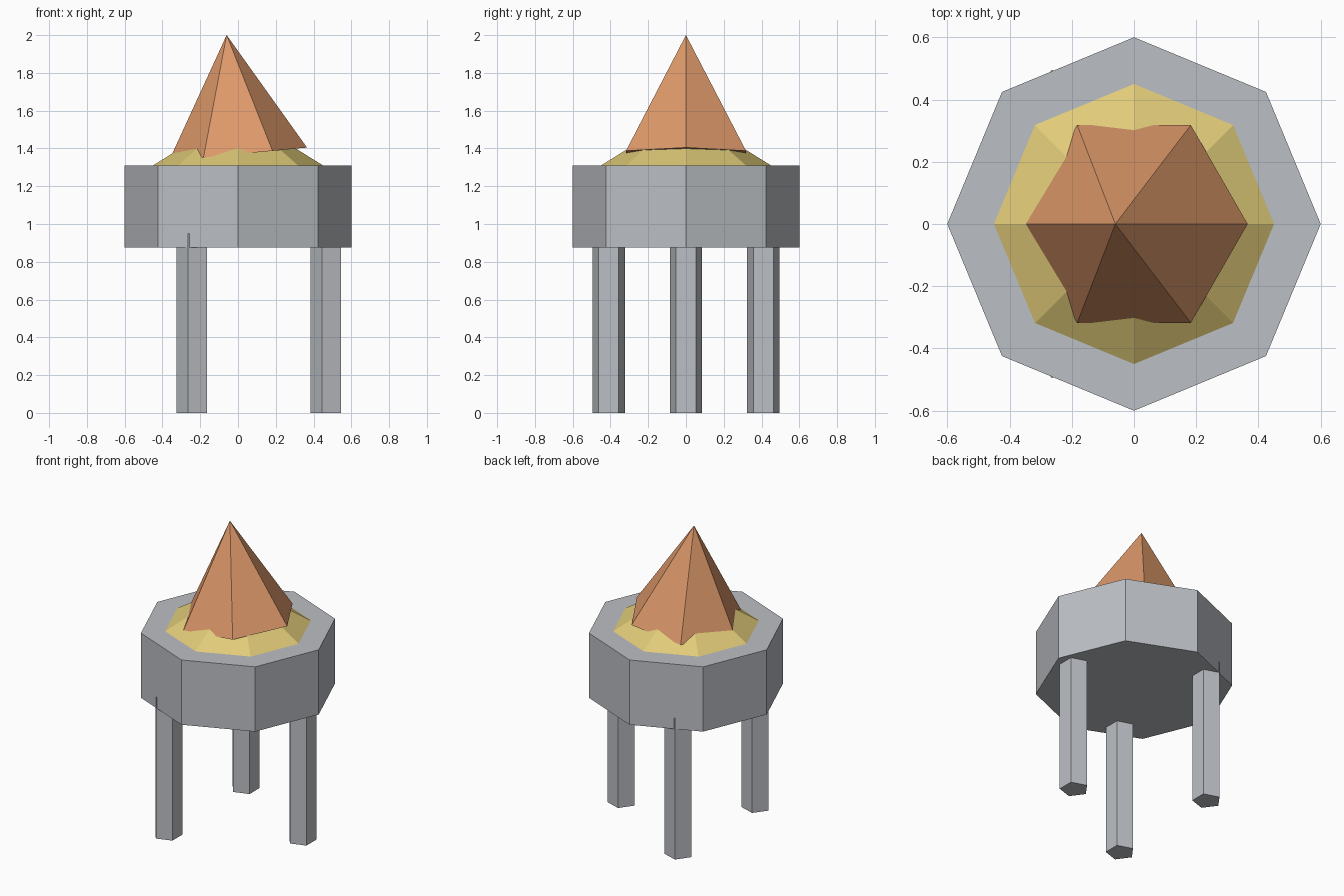
import bpy, bmesh
from math import sin, cos, pi, radians
from mathutils import Matrix

cube = bpy.data.objects.get("Cube")
if cube:
    bpy.data.objects.remove(cube, do_unlink=True)


def material(name, rgb):
    mat = bpy.data.materials.new(name)
    mat.use_nodes = True
    mat.diffuse_color = (*rgb, 1)
    mat.node_tree.nodes["Principled BSDF"].inputs["Base Color"].default_value = (*rgb, 1)
    return mat


def solid(name, mat, sides, radius, height, start=0, pointed=False):
    """Flat-sided prism, or pyramid when pointed, standing on its origin."""
    bm = bmesh.new()
    angles = [start + 2 * pi * i / sides for i in range(sides)]
    ring = [bm.verts.new((radius * cos(a), radius * sin(a), 0)) for a in angles]
    base = bm.faces.new(ring)
    if pointed:
        tip = bm.verts.new((0, 0, height))
        for i in range(sides):
            bm.faces.new((ring[i], ring[(i + 1) % sides], tip))
    else:
        top = bmesh.ops.extrude_face_region(bm, geom=[base], use_keep_orig=True)
        moved = [v for v in top["geom"] if isinstance(v, bmesh.types.BMVert)]
        bmesh.ops.translate(bm, verts=moved, vec=(0, 0, height))
    bmesh.ops.recalc_face_normals(bm, faces=bm.faces[:])
    mesh = bpy.data.meshes.new(name)
    bm.to_mesh(mesh)
    bm.free()
    mesh.materials.append(mat)
    obj = bpy.data.objects.new(name, mesh)
    bpy.context.collection.objects.link(obj)
    return obj


grey = material("pale_grey", (0.50, 0.52, 0.55))
yellow = material("sand_yellow", (0.75, 0.60, 0.19))
orange = material("copper_orange", (0.73, 0.32, 0.145))

# Octagonal drum
drum = solid("drum", grey, 8, 0.6, 0.435)
drum.location.z = 0.875

# Shallow mound on the drum
mound = solid("mound", yellow, 8, 0.45, 0.28, pointed=True)
mound.location.z = 1.31

# Six-sided spike, leaning slightly to the right
spike = solid("spike", orange, 6, 0.367, 0.633, pointed=True)
spike.matrix_world = Matrix.Translation((0, 0, 1.37)) @ Matrix.Rotation(-0.095, 4, 'Y')

# Three five-sided legs, the rear pair poking through the drum wall
for name, turn in (("left_leg", 0), ("back_right_leg", 120), ("front_right_leg", 240)):
    leg = solid(name, grey, 5, 0.09, 0.95, start=pi)
    leg.location = (0.473 * cos(radians(turn)), 0.473 * sin(radians(turn)), 0)
